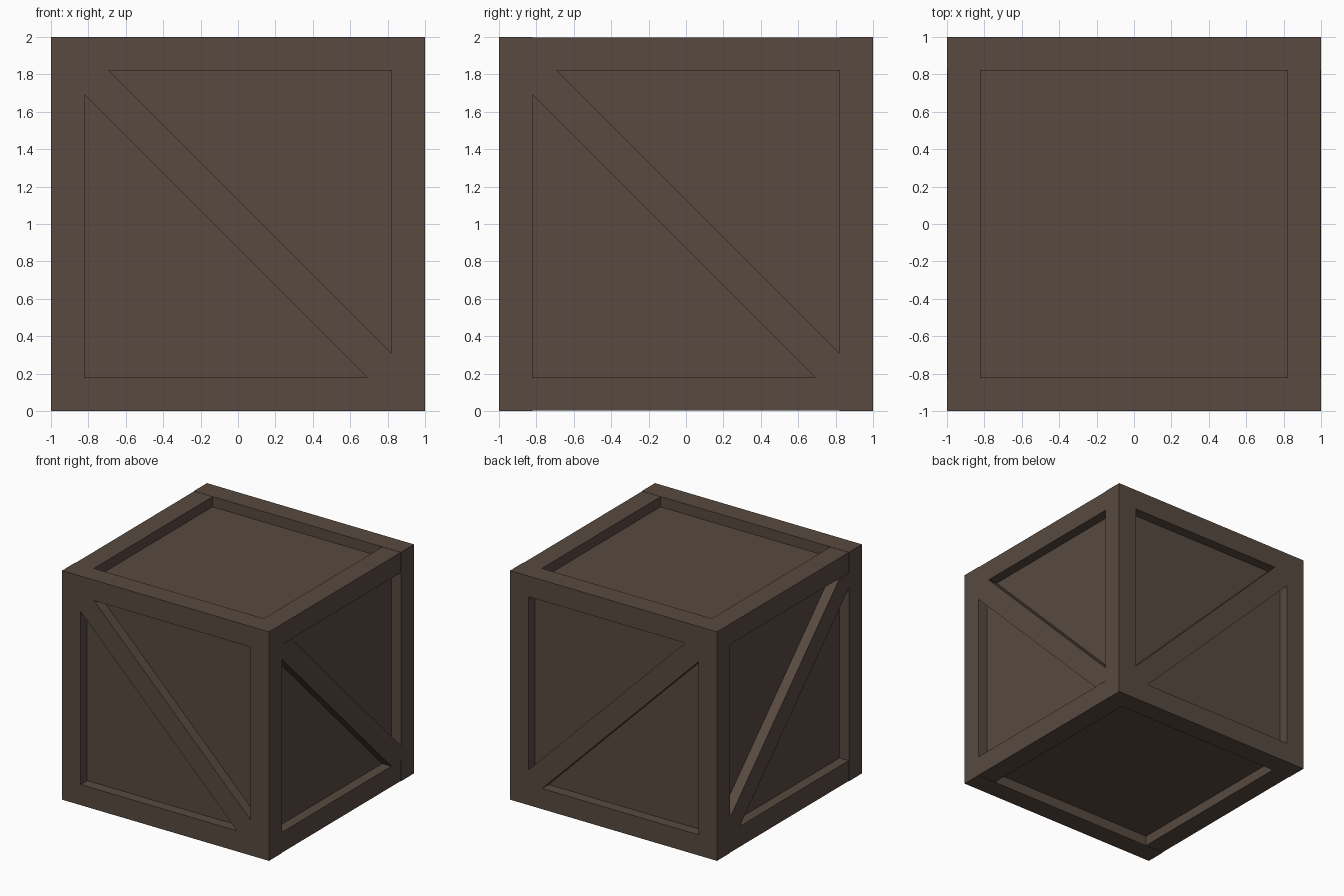
import bpy, bmesh
from math import radians
from mathutils import Matrix, Vector

default = bpy.data.objects.get("Cube")
if default:
    bpy.data.objects.remove(default, do_unlink=True)

OUTER, INNER = 1.0, 0.82      # half sizes of the crate and of its openings
BEAM = OUTER - INNER          # beam thickness
RECESS = 0.09                 # how far the panels sit back
BRACE_CUT = 0.13              # brace width along the opening's edge

wood = bpy.data.materials.new("dark_brown_wood")
wood.use_nodes = True
colour = (0.0976, 0.0685, 0.0513, 1.0)
wood.diffuse_color = colour
bsdf = next(n for n in wood.node_tree.nodes if n.type == 'BSDF_PRINCIPLED')
bsdf.inputs["Base Color"].default_value = colour


def finish(name, bm):
    bmesh.ops.recalc_face_normals(bm, faces=bm.faces)
    mesh = bpy.data.meshes.new(name)
    bm.to_mesh(mesh)
    bm.free()
    mesh.materials.append(wood)
    obj = bpy.data.objects.new(name, mesh)
    obj.location.z = OUTER
    bpy.context.collection.objects.link(obj)


def box(name, size, centre=(0, 0, 0)):
    bm = bmesh.new()
    bmesh.ops.create_cube(bm, size=1)
    bmesh.ops.scale(bm, vec=size, verts=bm.verts)
    bmesh.ops.translate(bm, vec=centre, verts=bm.verts)
    finish(name, bm)


def slab(name, outline, faces, y, depth, turn=0):
    """Extrude flat x-z faces along +y, then turn them about z."""
    bm = bmesh.new()
    verts = [bm.verts.new((u, y, v)) for u, v in outline]
    flat = [bm.faces.new([verts[i] for i in f]) for f in faces]
    grown = bmesh.ops.extrude_face_region(bm, geom=flat, use_keep_orig=True)["geom"]
    moved = [g for g in grown if isinstance(g, bmesh.types.BMVert)]
    bmesh.ops.translate(bm, vec=Vector((0, depth, 0)), verts=moved)
    bmesh.ops.rotate(bm, matrix=Matrix.Rotation(radians(turn), 3, 'Z'), verts=bm.verts)
    finish(name, bm)


# Recessed panels: one inner block
core = 2 * (OUTER - RECESS)
box("inner_panels", (core, core, core))

# Front and back square frames
corners = [(-1, -1), (1, -1), (1, 1), (-1, 1)]
ring = [(s * a, s * b) for s in (OUTER, INNER) for a, b in corners]
ring_faces = [(i, (i + 1) % 4, (i + 1) % 4 + 4, i + 4) for i in range(4)]
slab("front_frame", ring, ring_faces, -OUTER, BEAM)
slab("back_frame", ring, ring_faces, INNER, BEAM)

# Rails joining the frames, a hair below flush so the joints read
rail = BEAM - 0.002
mid = INNER + rail / 2
for side, x in (("left", mid), ("right", -mid)):
    for level, z in (("top", mid), ("bottom", -mid)):
        box(f"{level}_{side}_rail", (rail, 2 * INNER, rail), (x, 0, z))

# Diagonal braces, flush with the frames
c = INNER - BRACE_CUT
brace = [(-INNER, INNER), (-INNER, c), (c, -INNER),
         (INNER, -INNER), (INNER, -c), (-c, INNER)]
for name, y, turn in (("front", -OUTER, 0), ("back", OUTER - RECESS, 0),
                      ("left", -OUTER, 90), ("right", OUTER - RECESS, 90)):
    slab(name + "_brace", brace, [range(6)], y, RECESS, turn)
